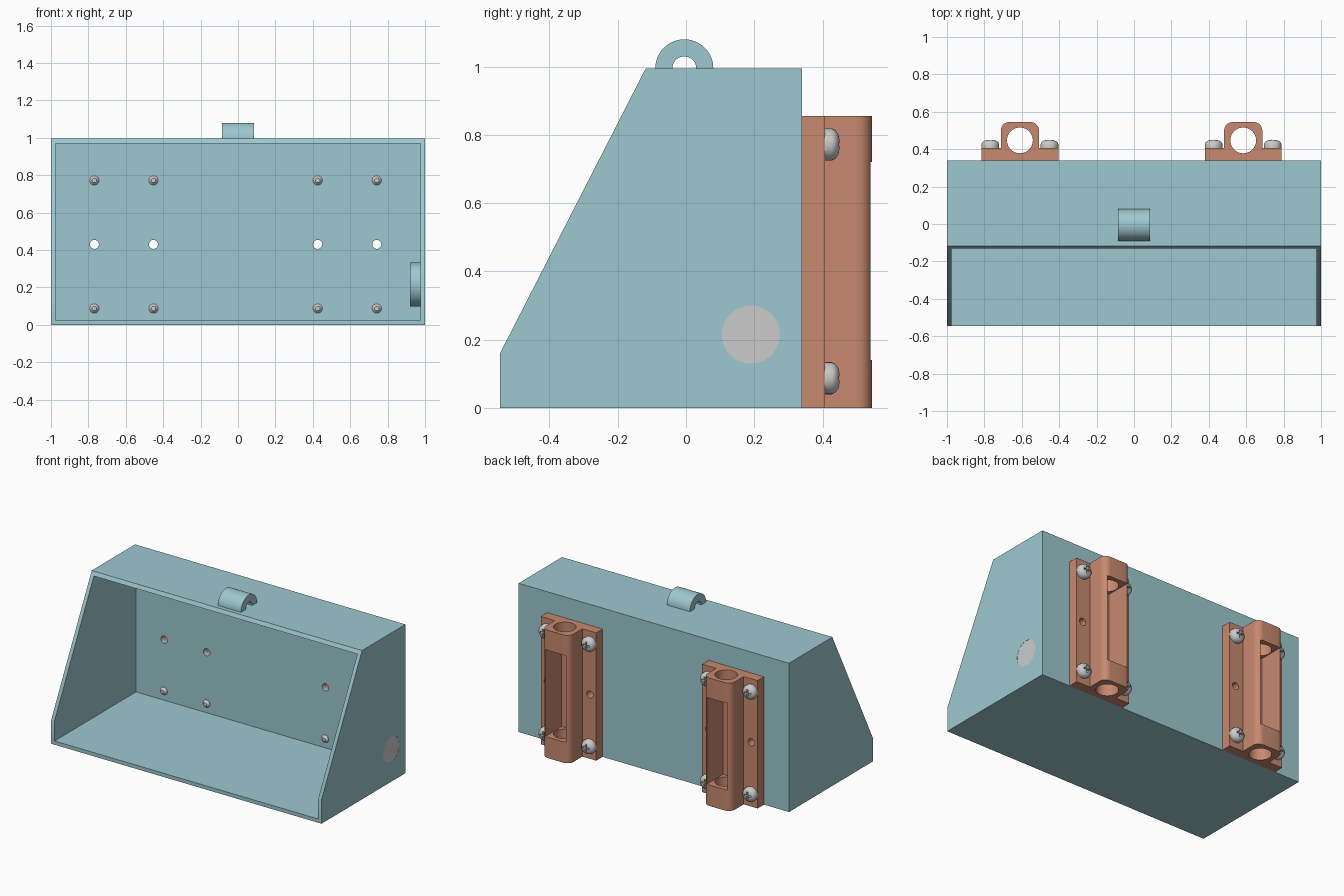
import bpy, bmesh
from math import cos, sin, pi, radians
from mathutils import Matrix, Vector

if "Cube" in bpy.data.objects:
    bpy.data.objects.remove(bpy.data.objects["Cube"])


def material(name, rgb):
    m = bpy.data.materials.new(name)
    m.diffuse_color = (*rgb, 1)
    m.use_nodes = True
    m.node_tree.nodes["Principled BSDF"].inputs["Base Color"].default_value = m.diffuse_color
    return m


TEAL = material("teal_paint", (0.34, 0.58, 0.63))
COPPER = material("copper_paint", (0.57, 0.25, 0.16))


def finish(name, bm, mat=None):
    bmesh.ops.recalc_face_normals(bm, faces=bm.faces)
    me = bpy.data.meshes.new(name)
    bm.to_mesh(me)
    bm.free()
    ob = bpy.data.objects.new(name, me)
    bpy.context.collection.objects.link(ob)
    if mat:
        me.materials.append(mat)
    return ob


def prism(name, pts, axis, a, b, mat=None):
    """Extrude a closed 2D profile along one axis from a to b."""
    place = {"X": lambda p, t: (t, p[0], p[1]),
             "Y": lambda p, t: (p[0], t, p[1]),
             "Z": lambda p, t: (p[0], p[1], t)}[axis]
    bm = bmesh.new()
    face = bm.faces.new([bm.verts.new(place(p, a)) for p in pts])
    ext = bmesh.ops.extrude_face_region(bm, geom=[face])
    move = Vector(place((0, 0), b - a))
    bmesh.ops.translate(bm, vec=move, verts=[v for v in ext["geom"] if isinstance(v, bmesh.types.BMVert)])
    return finish(name, bm, mat)


def arc(c, r, start, end, n):
    return [(c[0] + r * cos(start + (end - start) * i / n),
             c[1] + r * sin(start + (end - start) * i / n)) for i in range(n + 1)]


def circle(c, r, n=32):
    return arc(c, r, 0, 2 * pi, n)[:-1]


def rect(x0, x1, y0, y1):
    return [(x0, y0), (x1, y0), (x1, y1), (x0, y1)]


def cut(ob, *cutters):
    for c in cutters:
        m = ob.modifiers.new("cut", "BOOLEAN")
        m.object, m.operation, m.solver = c, "DIFFERENCE", "EXACT"
    dg = bpy.context.evaluated_depsgraph_get()
    me = bpy.data.meshes.new_from_object(ob.evaluated_get(dg))
    ob.modifiers.clear()
    ob.data = me
    for c in cutters:
        bpy.data.objects.remove(c)


def smooth(ob, angle=35):
    bpy.ops.object.select_all(action="DESELECT")
    ob.select_set(True)
    bpy.context.view_layer.objects.active = ob
    bpy.ops.object.shade_smooth_by_angle(angle=radians(angle))


TOP, BACK, FLANGE = 0.995, 0.34, 0.407
BRACKETS = {-0.61: 0.158, 0.584: 0.158}

# open-fronted bin with sloping side walls
housing = prism("housing", [(-0.545, 0), (BACK, 0), (BACK, TOP), (-0.118, TOP), (-0.545, 0.16)],
                "X", -1, 1, TEAL)
PORT = (0.19, 0.215)
cut(housing,
    prism("cavity", rect(-0.8, BACK - 0.025, 0.025, TOP - 0.025), "X", -0.975, 0.975),
    prism("port_hole", circle(PORT, 0.085, 48), "X", 0.9, 1.1),
    *[prism("bolt_hole", circle((x + s * d, 0.43), 0.024), "Y", 0.2, 0.5)
      for x, d in BRACKETS.items() for s in (-1, 1)])
smooth(housing)

# half-round lifting eye on the roof
eye = (-0.005, TOP)
smooth(prism("lifting_eye", arc(eye, 0.085, 0, pi, 32) + arc(eye, 0.035, pi, 0, 24),
             "X", -0.085, 0.085, TEAL))

# side port: collar inside the wall and a flush grey plug
collar = prism("port_collar", circle(PORT, 0.118, 48), "X", 0.92, 0.976, TEAL)
cut(collar, prism("collar_hole", circle(PORT, 0.085, 48), "X", 0.8, 1.1))
smooth(collar)
smooth(prism("port_plug", circle(PORT, 0.085, 48), "X", 0.925, 0.999))

# screw: turned profile (radius, depth) with a cross recess in the head
bm = bmesh.new()
prof = [(0, 0.298), (0.012, 0.298), (0.025, 0.312), (0.025, FLANGE), (0.047, FLANGE),
        (0.047, 0.427), (0.042, 0.438), (0.028, 0.447), (0.014, 0.45), (0, 0.451)]
vs = [bm.verts.new((r, y, 0)) for r, y in prof]
es = [bm.edges.new(p) for p in zip(vs, vs[1:])]
bmesh.ops.spin(bm, geom=vs + es, cent=(0, 0, 0), axis=(0, 1, 0), angle=2 * pi, steps=28)
bmesh.ops.remove_doubles(bm, verts=bm.verts, dist=1e-4)
screw = finish("screw", bm)
cut(screw, prism("slot_a", rect(-0.025, 0.025, -0.005, 0.005), "Y", 0.432, 0.5),
    prism("slot_b", rect(-0.005, 0.005, -0.025, 0.025), "Y", 0.432, 0.5))
smooth(screw)
screw_mesh = screw.data
bpy.data.objects.remove(screw)

# two mounting brackets: flange, rounded bored hub, rear window, screws
for i, (cx, d) in enumerate(BRACKETS.items()):
    w, back, r = 0.102, 0.545, 0.045
    half = 0.205
    outline = ([(cx - half, BACK), (cx + half, BACK), (cx + half, FLANGE), (cx + w, FLANGE)]
               + arc((cx + w - r, back - r), r, 0, pi / 2, 8)
               + arc((cx - w + r, back - r), r, pi / 2, pi, 8)
               + [(cx - w, FLANGE), (cx - half, FLANGE)])
    bracket = prism(f"bracket_{i + 1}", outline, "Z", 0, 0.855, COPPER)
    cut(bracket,
        prism("bore", circle((cx, 0.447), 0.069, 40), "Z", -0.1, 1),
        prism("window", rect(cx - 0.075, cx + 0.075, 0.372, 0.7), "Z", 0.14, 0.72),
        *[prism("bolt_hole", circle((cx + s * d, 0.43), 0.024), "Y", 0.2, 0.5) for s in (-1, 1)])
    smooth(bracket)
    for s in (-1, 1):
        for z in (0.087, 0.772):
            ob = bpy.data.objects.new("screw", screw_mesh)
            ob.location = (cx + s * d, 0, z)
            bpy.context.collection.objects.link(ob)
